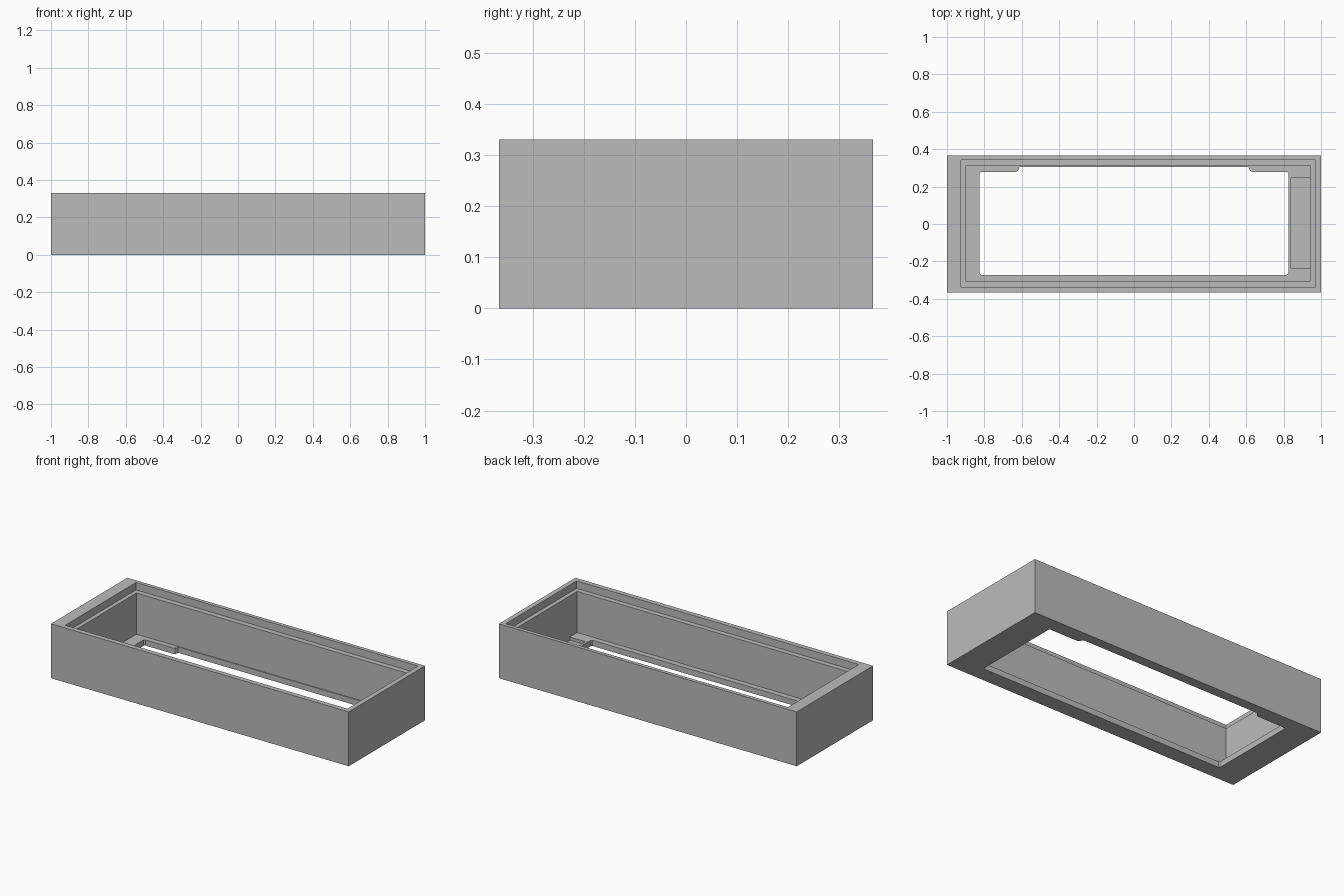
import bpy
import bmesh

old = bpy.data.objects.get("Cube")
if old:
    bpy.data.objects.remove(old, do_unlink=True)

grey = bpy.data.materials.new("mid grey")
grey.use_nodes = True
colour = (0.5, 0.5, 0.5, 1)
grey.diffuse_color = colour
grey.node_tree.nodes["Principled BSDF"].inputs["Base Color"].default_value = colour


def prism(name, outline, z0, z1):
    """Extrude a flat outline from z0 up to z1."""
    bm = bmesh.new()
    face = bm.faces.new([bm.verts.new((x, y, z0)) for x, y in outline])
    top = bmesh.ops.extrude_face_region(bm, geom=[face])["geom"]
    moved = [v for v in top if isinstance(v, bmesh.types.BMVert)]
    bmesh.ops.translate(bm, verts=moved, vec=(0, 0, z1 - z0))
    bmesh.ops.recalc_face_normals(bm, faces=bm.faces)
    mesh = bpy.data.meshes.new(name)
    bm.to_mesh(mesh)
    bm.free()
    mesh.materials.append(grey)
    obj = bpy.data.objects.new(name, mesh)
    bpy.context.collection.objects.link(obj)
    return obj


def rect(x0, x1, y0, y1):
    return [(x0, y0), (x1, y0), (x1, y1), (x0, y1)]


HEIGHT, LEDGE, FLOOR = 0.33, 0.285, 0.035
body = prism("tray_body", rect(-1, 1, -0.366, 0.366), 0, HEIGHT)

# Floor opening: right half of the outline, mirrored to the left
half = [(0.818, -0.272), (0.825, -0.265), (0.825, 0.272), (0.818, 0.279),
        (0.632, 0.279), (0.622, 0.283), (0.617, 0.292), (0.614, 0.302), (0.606, 0.306)]
opening = half + [(-x, y) for x, y in reversed(half)]

cutters = [
    prism("lid_recess", rect(-0.925, 0.97, -0.336, 0.343), LEDGE, 0.5),
    prism("cavity", rect(-0.9, 0.945, -0.305, 0.311), FLOOR, 0.5),
    prism("floor_opening", opening, -0.1, 0.2),
    prism("floor_pocket", rect(0.84, 0.945, -0.235, 0.246), 0.015, 0.2),
]
for cutter in cutters:
    cutter.hide_render = True
    mod = body.modifiers.new(cutter.name, "BOOLEAN")
    mod.operation = "DIFFERENCE"
    mod.solver = "EXACT"
    mod.object = cutter

# Bake the cuts and discard the cutters
bpy.context.view_layer.update()
graph = bpy.context.evaluated_depsgraph_get()
baked = bpy.data.meshes.new_from_object(body.evaluated_get(graph))
body.modifiers.clear()
body.data = baked
body.data.materials.clear()
body.data.materials.append(grey)
for cutter in cutters:
    bpy.data.objects.remove(cutter, do_unlink=True)
